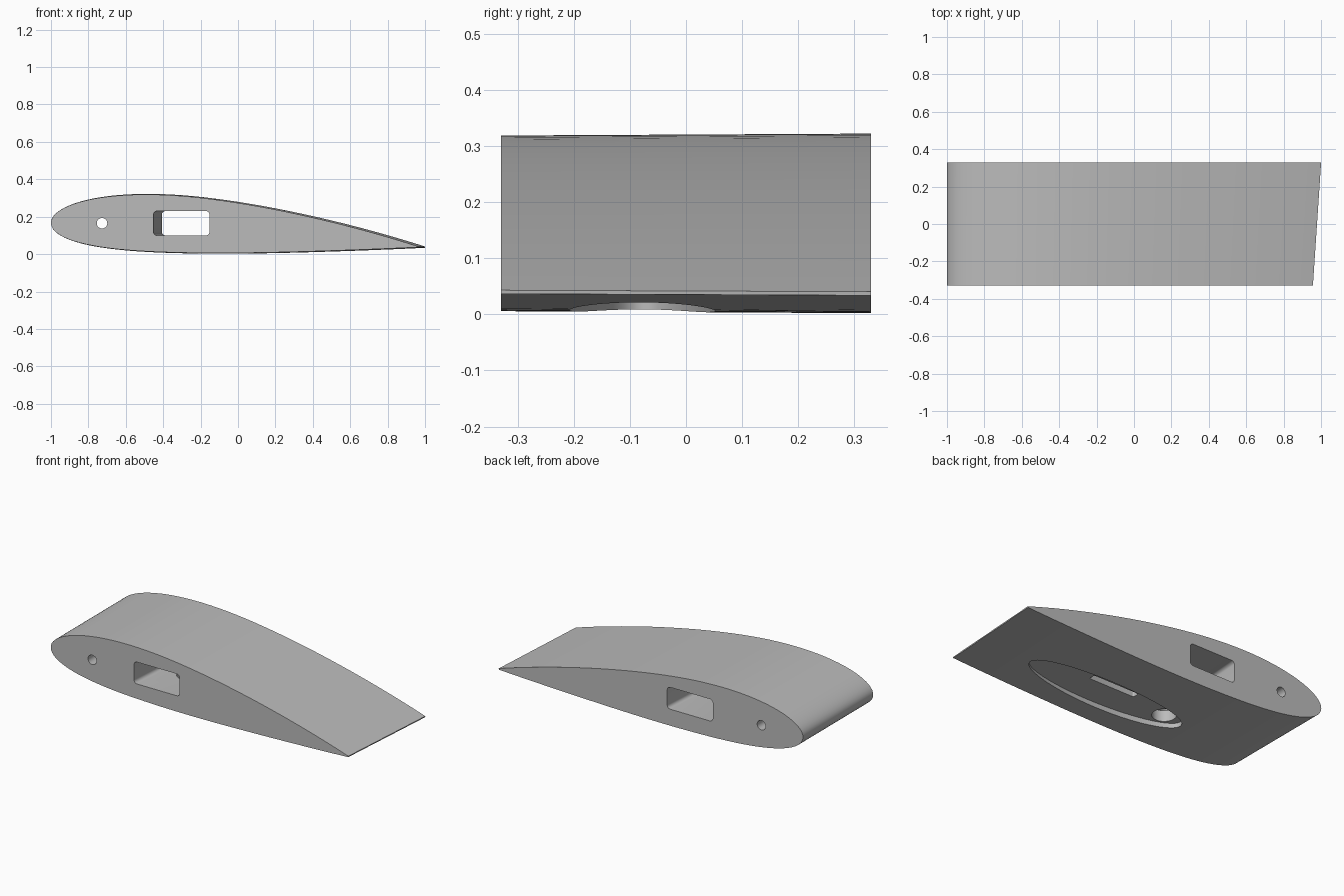
import bpy, bmesh
from math import sin, cos, pi, sqrt, atan2

if "Cube" in bpy.data.objects:
    bpy.data.objects.remove(bpy.data.objects["Cube"], do_unlink=True)

grey = bpy.data.materials.new("plain_grey")
grey.use_nodes = True
grey.diffuse_color = (0.5, 0.5, 0.5, 1)
grey.node_tree.nodes["Principled BSDF"].inputs["Base Color"].default_value = (0.5, 0.5, 0.5, 1)

HALF_SPAN = 0.33
NOSE = (-1.0, 0.165)
TAIL = (1.0, 0.037)


def loft(name, start, end):
    """Solid between two matching closed rings of points."""
    bm = bmesh.new()
    a, b = ([bm.verts.new(p) for p in ring] for ring in (start, end))
    for i in range(len(a)):
        j = (i + 1) % len(a)
        bm.faces.new((a[i], a[j], b[j], b[i]))
    bm.faces.new(a[::-1])
    bm.faces.new(b)
    bmesh.ops.recalc_face_normals(bm, faces=bm.faces)
    mesh = bpy.data.meshes.new(name)
    bm.to_mesh(mesh)
    bm.free()
    mesh.materials.append(grey)
    obj = bpy.data.objects.new(name, mesh)
    bpy.context.collection.objects.link(obj)
    return obj


def airfoil(thick=0.156, camber=0.02, peak=0.4, steps=50):
    """Cambered section on a unit chord, tail over the top to the nose and back."""
    top, bottom = [], []
    for i in range(steps + 1):
        t = (1 - cos(pi * i / steps)) / 2
        half = 5 * thick * (0.2969 * sqrt(t) - 0.126 * t - 0.3516 * t**2
                            + 0.2843 * t**3 - 0.1015 * t**4)
        k = peak if t < peak else 1 - peak
        line = camber / k**2 * (k**2 - (t - peak)**2)
        slope = atan2(2 * camber * (peak - t), k**2)
        top.append((t - half * sin(slope), line + half * cos(slope)))
        bottom.append((t + half * sin(slope), line - half * cos(slope)))
    return top[::-1] + bottom[1:]


def section(y, scale):
    cx, cz = TAIL[0] - NOSE[0], TAIL[1] - NOSE[1]
    return [(NOSE[0] + scale * (u * cx - v * cz), y, NOSE[1] + scale * (u * cz + v * cx))
            for u, v in airfoil()]


def ellipse(rx, ry, steps=64):
    return [(rx * cos(2 * pi * i / steps), ry * sin(2 * pi * i / steps)) for i in range(steps)]


def rounded_rect(w, h, r, steps=6):
    pts = []
    for q, (sx, sy) in enumerate(((1, 1), (-1, 1), (-1, -1), (1, -1))):
        for i in range(steps + 1):
            a = (q + i / steps) * pi / 2
            pts.append((sx * (w / 2 - r) + r * cos(a), sy * (h / 2 - r) + r * sin(a)))
    return pts


def spanwise(name, shape, x, z, sweep=0.0):
    """Cutter running front to back, drifting sideways by sweep."""
    ring = lambda y: [(x + sweep * y + u, y, z + v) for u, v in shape]
    return loft(name, ring(-0.4), ring(0.4))


def upright(name, shape, x, y, low, high):
    ring = lambda z: [(x + u, y + v, z) for u, v in shape]
    return loft(name, ring(low), ring(high))


# Tapered wing panel
wing = loft("wing_panel", section(-HALF_SPAN, 0.978), section(HALF_SPAN, 1.0))

# Openings: spar slot, pin hole, underside recess, wire hole, narrow pocket
cutters = [
    spanwise("spar_slot_cutter", rounded_rect(0.3, 0.13, 0.02), -0.28, 0.165, 0.068),
    spanwise("pin_hole_cutter", ellipse(0.028, 0.028, 32), -0.727, 0.165),
    upright("recess_cutter", ellipse(0.51, 0.13, 96), 0.13, -0.078, -0.1, 0.035),
    upright("wire_hole_cutter", ellipse(0.065, 0.065, 48), -0.27, -0.077, -0.05, 0.15),
    upright("pocket_cutter", rounded_rect(0.3, 0.04, 0.008), 0.125, -0.014, -0.05, 0.14),
]

bpy.context.view_layer.objects.active = wing
wing.select_set(True)
for cutter in cutters:
    mod = wing.modifiers.new(cutter.name, "BOOLEAN")
    mod.operation = "DIFFERENCE"
    mod.solver = "EXACT"
    mod.object = cutter
    bpy.ops.object.modifier_apply(modifier=mod.name)
    bpy.data.objects.remove(cutter, do_unlink=True)

bpy.ops.object.shade_smooth_by_angle(angle=0.5)
